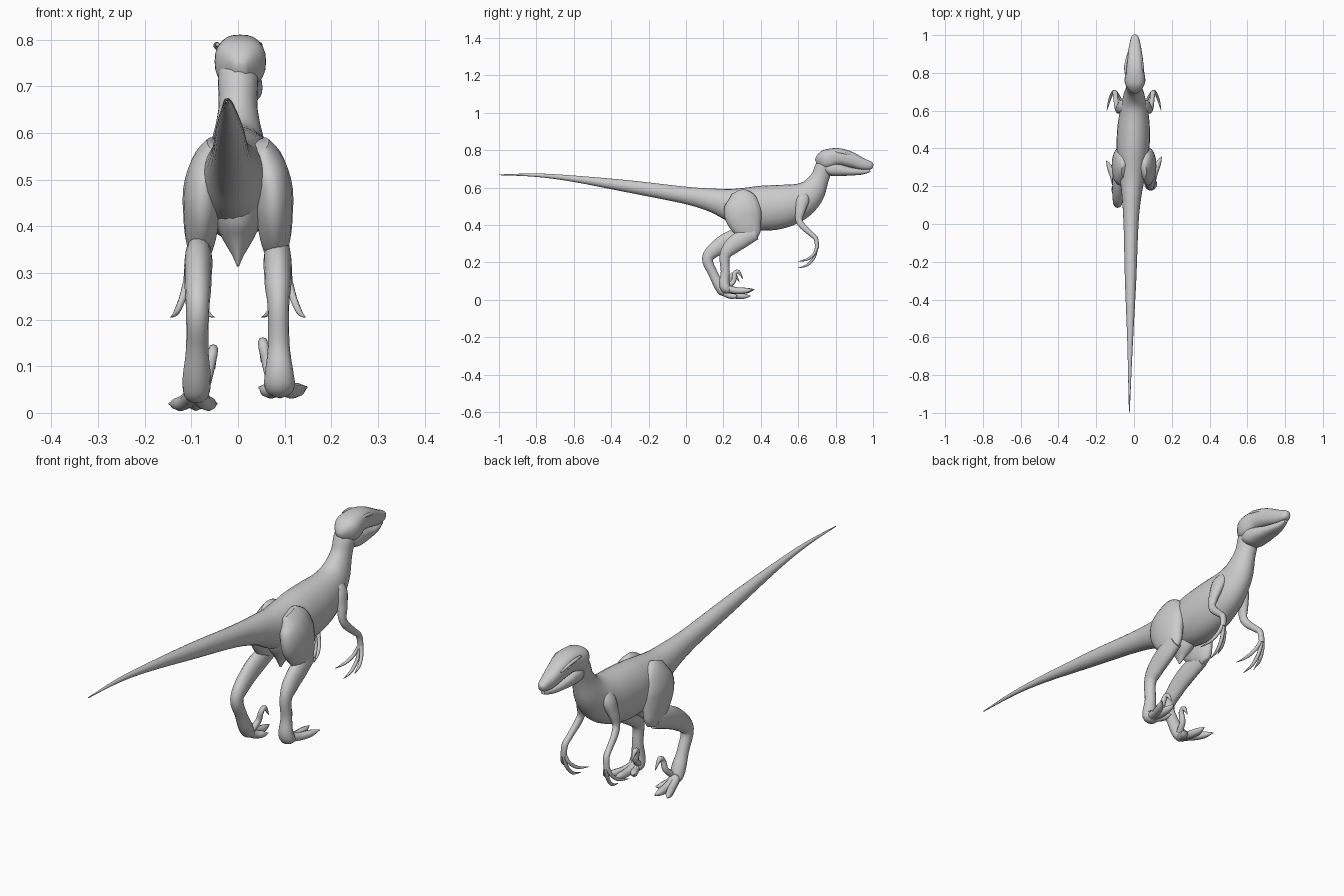
import bpy
import bmesh
import math
from mathutils import Vector

if "Cube" in bpy.data.objects:
    bpy.data.objects.remove(bpy.data.objects["Cube"], do_unlink=True)

# One plain grey skin
skin = bpy.data.materials.new("grey_skin")
skin.use_nodes = True
skin.diffuse_color = (0.6, 0.6, 0.6, 1)
skin.node_tree.nodes["Principled BSDF"].inputs["Base Color"].default_value = skin.diffuse_color


def blend(values, t):
    """Read evenly spaced values at a fraction t of their length."""
    place = t * (len(values) - 1)
    index = min(int(place), max(len(values) - 2, 0))
    following = values[min(index + 1, len(values) - 1)]
    return values[index] + (following - values[index]) * (place - index)


def curve_point(a, b, c, d, t):
    """Smooth interpolation between stations b and c."""
    return [q + t / 2 * (r - p + t * (2 * p - 5 * q + 4 * r - s + t * (3 * (q - r) + s - p)))
            for p, q, r, s in zip(a, b, c, d)]


def refine(stations, steps=4):
    last = len(stations) - 1
    fine = []
    for i in range(last):
        quad = [stations[min(max(i + k, 0), last)] for k in (-1, 0, 1, 2)]
        fine += [curve_point(*quad, j / steps) for j in range(steps)]
    return fine + [stations[last]]


def sweep(name, stations, x=(0,), flat=(1,), sign=1, sides=16, power=1.0):
    """Skin ovals along (y, z, half depth); flat is the ratio of width to depth."""
    rows = refine(stations)
    last = len(rows) - 1
    centres = [Vector((sign * blend(x, i / last), row[0], row[1])) for i, row in enumerate(rows)]
    bm = bmesh.new()
    rings = []
    for i, row in enumerate(rows):
        tangent = (centres[min(i + 1, last)] - centres[max(i - 1, 0)]).normalized()
        across = Vector((1, 0, 0))
        across = (across - tangent * across.dot(tangent)).normalized()
        upward = across.cross(tangent)
        depth = max(row[2], 0.001)
        width = depth * blend(flat, i / last)
        ring = []
        for k in range(sides):
            angle = math.tau * k / sides
            c, s = math.cos(angle), math.sin(angle)
            c = math.copysign(abs(c) ** power, c) * width
            s = math.copysign(abs(s) ** power, s) * depth
            ring.append(bm.verts.new(centres[i] + across * c + upward * s))
        rings.append(ring)
    for low, high in zip(rings, rings[1:]):
        for k in range(sides):
            n = (k + 1) % sides
            bm.faces.new((low[k], low[n], high[n], high[k]))
    bm.faces.new(rings[0])
    bm.faces.new(rings[-1])
    bmesh.ops.recalc_face_normals(bm, faces=bm.faces)
    mesh = bpy.data.meshes.new(name)
    bm.to_mesh(mesh)
    bm.free()
    mesh.materials.append(skin)
    obj = bpy.data.objects.new(name, mesh)
    bpy.context.collection.objects.link(obj)
    bpy.ops.object.select_all(action="DESELECT")
    obj.select_set(True)
    bpy.context.view_layer.objects.active = obj
    bpy.ops.object.shade_smooth_by_angle(angle=math.radians(60))


def digit(name, path, x, sign, radius):
    """Tapering finger or toe that ends in a pointed claw."""
    last = len(path) - 1
    stations = [(y, z, radius * (1 - 0.4 * i / last if i < last else 0.1))
                for i, (y, z) in enumerate(path)]
    sweep(name, stations, x=x, sign=sign, sides=8)


# Tail, trunk and neck in one sweep
sweep("body", [
    (-1, .668, .002), (-.8, .666, .009), (-.6, .647, .017), (-.3, .605, .033),
    (0, .558, .046), (.15, .53, .065), (.25, .505, .09), (.38, .49, .118),
    (.5, .497, .118), (.6, .525, .1), (.67, .575, .075), (.715, .65, .05),
    (.74, .715, .047), (.77, .76, .04)],
    x=(-.025, -.015, 0, 0), flat=(1, .9, .72, .75, 1), sides=24)
sweep("pelvis_keel", [(.31, .45, .09), (.31, .39, .07), (.3, .34, .025), (.295, .315, .005)],
      flat=(.65, .5))

# Head: skull and separate lower jaw leave a mouth crease
sweep("skull", [
    (.695, .735, .015), (.715, .742, .038), (.75, .75, .053), (.81, .764, .047),
    (.87, .753, .042), (.94, .727, .032), (.985, .717, .022), (1, .713, .011)],
    x=(.005,), flat=(.85, 1.05, 1, .95), sides=24, power=.8)
sweep("lower_jaw", [
    (.745, .715, .03), (.78, .7, .037), (.82, .694, .033), (.88, .686, .022),
    (.94, .684, .015), (.985, .69, .007)],
    x=(.005,), flat=(1.25, 1.3, 1.7, 1.3), sides=24, power=.8)

# Striding legs: each shin runs from knee through ankle to the ball of the foot
thigh = [(.28, .575, .04), (.295, .53, .085), (.305, .46, .1),
         (.325, .4, .085), (.35, .35, .055), (.36, .325, .025)]
left_shin = [(.37, .36, .04), (.3, .325, .048), (.24, .28, .042), (.207, .23, .028),
             (.21, .15, .024), (.205, .09, .028), (.215, .06, .028), (.24, .055, .018)]
right_shin = [(.34, .35, .04), (.25, .325, .048), (.17, .28, .042), (.115, .22, .03),
              (.145, .14, .025), (.175, .08, .028), (.195, .045, .024), (.215, .04, .016)]
sickle = [(.01, .01), (.04, .04), (.045, .08), (.065, .09), (.09, .05)]
toes = (("outer_toe", .148, .14), ("middle_toe", .09, .15), ("inner_toe", .045, .08))

for side, sign, shin, drop in (("left", 1, left_shin, .005), ("right", -1, right_shin, .025)):
    sweep(side + "_thigh", thigh, x=(.05, .075, .08, .084), flat=(.45, .42, .5), sign=sign)
    sweep(side + "_lower_leg", shin, x=(.084, .09), flat=(.6, .65, .9, 1.1, 1.3), sign=sign)
    ball_y, ball_z, _ = shin[-2]
    for toe, spread, reach in toes:
        path = [(ball_y + reach * t, ball_z - drop * t - .01 * math.sin(math.pi * t))
                for t in (0, .4, .75, 1)]
        digit(side + "_" + toe, path, (.09, spread), sign, .02)
    path = [(ball_y + forward, ball_z + rise) for forward, rise in sickle]
    digit(side + "_sickle_claw", path, (.075, .055, .05), sign, .014)

# Arms, curled fingers, brows and eyes repeat on both sides
arm = [(.625, .56, .03), (.622, .53, .036), (.612, .48, .027), (.604, .43, .019),
       (.622, .395, .017), (.665, .355, .014), (.695, .325, .012), (.7, .275, .01)]
fingers = (("inner_finger", .05, .085), ("middle_finger", .09, .12), ("outer_finger", .145, .085))
brow = [(.79, .79, .004), (.83, .788, .007), (.875, .775, .006), (.91, .758, .003)]
eye = [(.85, .767, .002), (.856, .767, .008), (.868, .765, .007), (.875, .764, .002)]

for side, sign in (("left", 1), ("right", -1)):
    sweep(side + "_arm", arm, x=(.05, .08, .095, .105), flat=(.55, .75, .85, 1.3), sign=sign)
    for finger, tip_x, drop in fingers:
        angles = [math.radians(a) for a in (0, 30, 60, 90)]
        path = [(.6 + .1 * math.cos(a), .29 - drop * math.sin(a)) for a in angles]
        digit(side + "_" + finger, path, (.105, tip_x), sign, .009)
    sweep(side + "_brow", brow, x=(.044, .046, .038, .03), sign=sign, sides=10)
    sweep(side + "_eye", eye, x=(.037, .034), sign=sign, sides=10)
